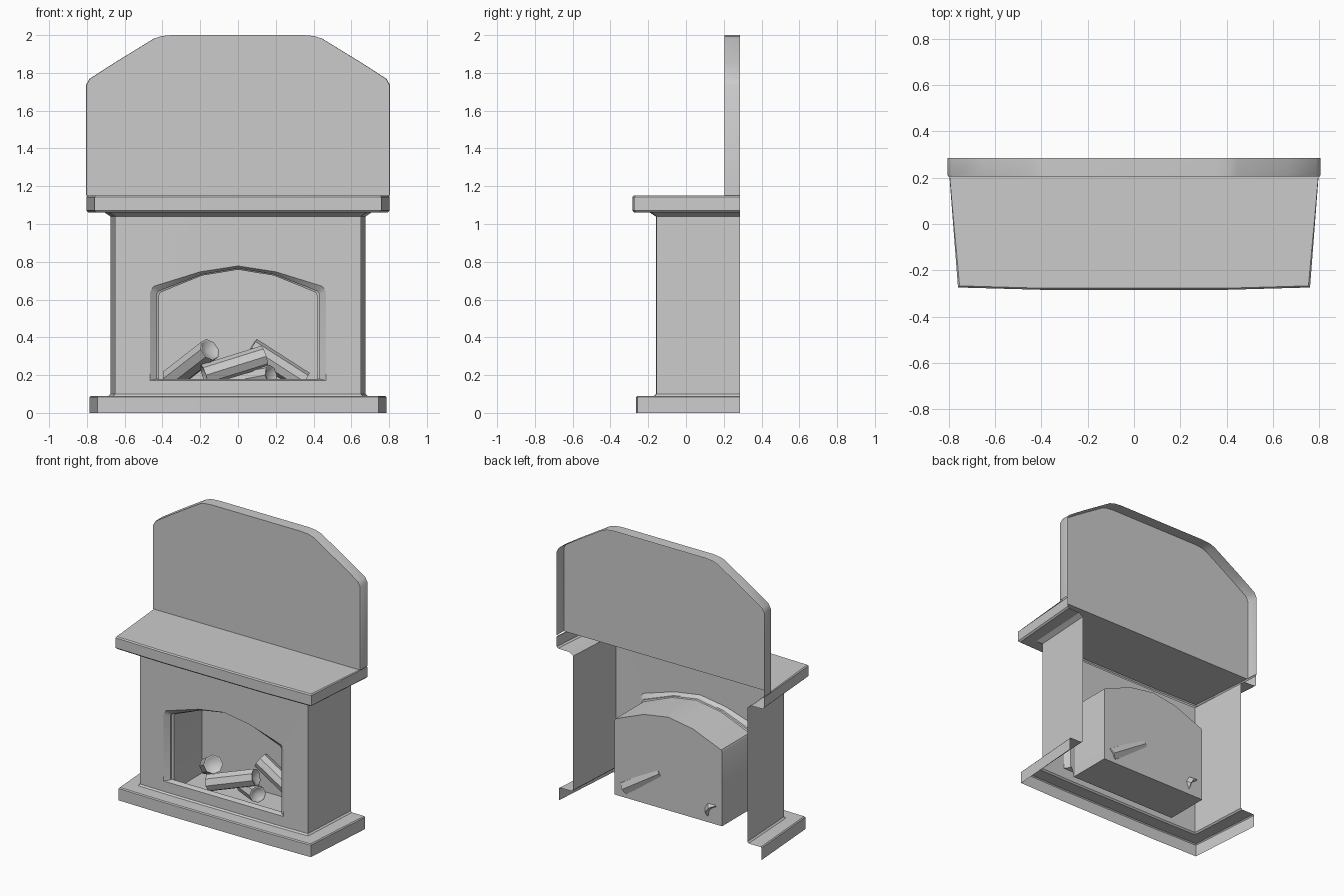
import bpy, bmesh
from mathutils import Vector

if "Cube" in bpy.data.objects:
    bpy.data.objects.remove(bpy.data.objects["Cube"])

BACK = 0.285


def finish(name, bm):
    bmesh.ops.remove_doubles(bm, verts=bm.verts, dist=0.0001)
    me = bpy.data.meshes.new(name)
    bm.to_mesh(me)
    bm.free()
    ob = bpy.data.objects.new(name, me)
    bpy.context.collection.objects.link(ob)
    bpy.ops.object.select_all(action='DESELECT')
    ob.select_set(True)
    bpy.context.view_layer.objects.active = ob
    bpy.ops.object.shade_smooth_by_angle(angle=0.5)
    return ob


def ring(bm, pts):
    return [bm.verts.new(p) for p in pts]


def bridge(bm, a, b, closed=False, flip=False, skip=()):
    n = len(a)
    for i in range(n if closed else n - 1):
        if i in skip:
            continue
        j = (i + 1) % n
        f = [a[i], a[j], b[j], b[i]]
        bm.faces.new(f[::-1] if flip else f)


def mirrored(half):
    """Right half (bottom to top) -> full outline, counter-clockwise from the front."""
    left = [(-x, z) for x, z in reversed(half) if x > 0]
    return half + left


def plan(part, z, grow=0.0, back=BACK):
    """U-shaped outline, open at the back, with a slightly bowed front."""
    xf, xb, yc, ye = part
    xf, xb, yc, ye = xf + grow, xb + grow, yc - grow, ye - grow
    return [(xb, back, z), (xf, ye, z), (0.4, yc, z),
            (-0.4, yc, z), (-xf, ye, z), (-xb, back, z)]


def skirt(name, levels, top=None):
    bm = bmesh.new()
    rings = [ring(bm, lv) for lv in levels]
    for a, b in zip(rings, rings[1:]):
        bridge(bm, a, b, flip=True)
    if top:
        bm.faces.new(ring(bm, top)[::-1])
    return finish(name, bm)


# front half width, back half width, front centre y, front corner y
BASE = (0.745, 0.785, -0.265, -0.258)
BODY = (0.65, 0.675, -0.16, -0.155)
MANTEL = (0.76, 0.803, -0.284, -0.274)

# Plinth
skirt("plinth", [plan(BASE, 0), plan(BASE, 0.083), plan(BASE, 0.09, -0.006),
                 plan(BODY, 0.09, 0.01), plan(BODY, 0.1)])

# Mantel shelf with moulding below
skirt("mantel_shelf", [plan(BODY, 1.04), plan(BODY, 1.048, 0.012), plan(BODY, 1.06, 0.03),
                       plan(MANTEL, 1.062, -0.01), plan(MANTEL, 1.072),
                       plan(MANTEL, 1.142), plan(MANTEL, 1.15, -0.007)],
      top=plan(MANTEL, 1.15, -0.007, 0.205))

# Arched opening outlines
outer = mirrored([(0.465, 0.172), (0.465, 0.64), (0.447, 0.67), (0.2, 0.747), (0, 0.778)])
inner = mirrored([(0.43, 0.18), (0.43, 0.63), (0.42, 0.645), (0.19, 0.733), (0, 0.765)])
room = mirrored([(0.417, 0.105), (0.417, 0.625), (0.41, 0.638), (0.19, 0.727), (0, 0.758)])


def bow(x):
    return -0.16 + 0.005 * max(0, abs(x) - 0.4) / 0.25


# Chimney body: sides, then front panel filled around the opening
bm = bmesh.new()
bridge(bm, ring(bm, plan(BODY, 0.1)), ring(bm, plan(BODY, 1.04)), flip=True, skip=(1, 2, 3))
frame = [(-0.65, 0.1), (-0.4, 0.1), (0.4, 0.1), (0.65, 0.1),
         (0.65, 1.04), (0.4, 1.04), (-0.4, 1.04), (-0.65, 1.04)]
edges = []
for loop in (frame, outer):
    vs = ring(bm, [(x, bow(x), z) for x, z in loop])
    edges += [bm.edges.new((vs[i], vs[(i + 1) % len(vs)])) for i in range(len(vs))]
res = bmesh.ops.triangle_fill(bm, use_beauty=True, edges=edges, normal=(0, -1, 0))
for f in [g for g in res["geom"] if isinstance(g, bmesh.types.BMFace)]:
    f.normal_update()
    if f.normal.y > 0:
        f.normal_flip()
finish("chimney_body", bm)

# Firebox: bevelled rim, sunken floor, back wall
bm = bmesh.new()
rings = [ring(bm, [(x, bow(x), z) for x, z in outer])]
for outline, y in ((inner, -0.135), (inner, -0.12), (room, -0.115), (room, 0.196)):
    rings.append(ring(bm, [(x, y, z) for x, z in outline]))
for a, b in zip(rings, rings[1:]):
    bridge(bm, a, b, closed=True)
bm.faces.new(rings[-1])
finish("firebox", bm)

# Overmantel panel: front face with a rim running back
half = [(0.805, 1.15), (0.805, 1.735), (0.787, 1.768), (0.66, 1.85),
        (0.445, 1.982), (0.405, 1.995), (0.35, 2.0)]
panel = mirrored(half)
bm = bmesh.new()
front = ring(bm, [(x * 0.996, 0.205, z) for x, z in panel])
edge = ring(bm, [(x, 0.211, z) for x, z in panel])
back = ring(bm, [(x, BACK, z) for x, z in panel])
bm.faces.new(front)
bridge(bm, front, edge, flip=True)
bridge(bm, edge, back, flip=True)
finish("overmantel_panel", bm)


# Logs with hollowed ends
def log(name, p, q, r):
    p, q = Vector(p), Vector(q)
    bm = bmesh.new()
    bmesh.ops.create_cone(bm, cap_ends=True, segments=8, radius1=r, radius2=r,
                          depth=(q - p).length)
    caps = [f for f in bm.faces if len(f.verts) == 8]
    bmesh.ops.inset_individual(bm, faces=caps, thickness=0.008)
    bmesh.ops.poke(bm, faces=caps, offset=-0.03)
    ob = finish(name, bm)
    ob.location = (p + q) / 2
    ob.rotation_euler = (q - p).to_track_quat('Z', 'Y').to_euler()


log("log_left", (-0.35, 0.18, 0.18), (-0.15, -0.06, 0.335), 0.062)
log("log_middle", (-0.18, -0.06, 0.2), (0.14, 0.0, 0.3), 0.058)
log("log_right", (0.07, 0.15, 0.345), (0.35, 0.16, 0.165), 0.055)
log("log_front", (-0.04, 0.12, 0.16), (0.175, -0.03, 0.2), 0.055)
